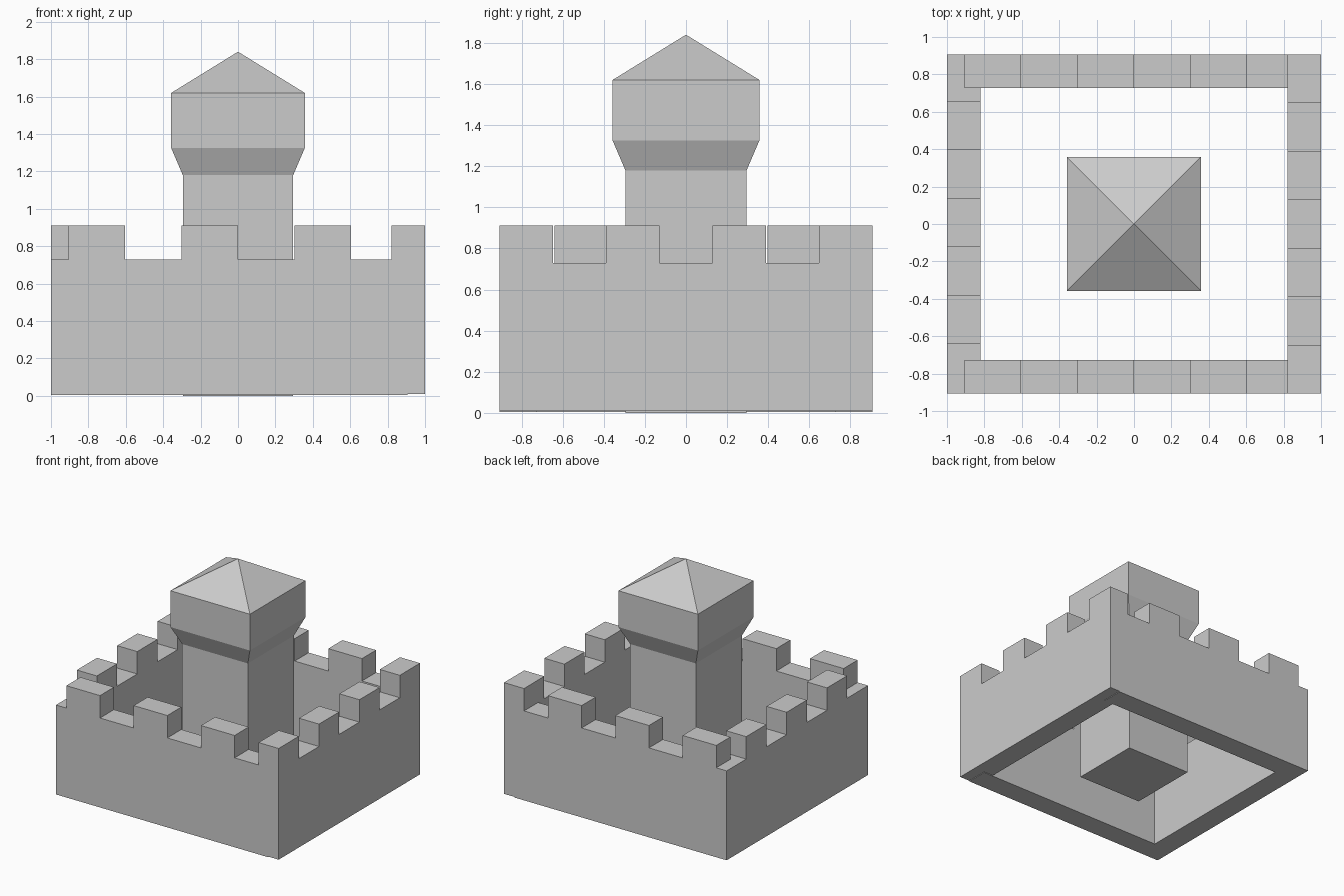
import bpy, bmesh

if "Cube" in bpy.data.objects:
    bpy.data.objects.remove(bpy.data.objects["Cube"])

HALF_Y, HALF_X, THICK = 0.907, 1.0, 0.18
LOW, HIGH = 0.73, 0.912


def finish(name, bm):
    bmesh.ops.recalc_face_normals(bm, faces=bm.faces)
    mesh = bpy.data.meshes.new(name)
    bm.to_mesh(mesh)
    bm.free()
    obj = bpy.data.objects.new(name, mesh)
    bpy.context.collection.objects.link(obj)
    return obj


def wall(name, axis, offset, count, first_high, base, shift=0.0):
    """Crenellated profile along one axis, extruded to the wall thickness."""
    step = 2 * HALF_Y / count
    pts = [(-HALF_Y, base)]
    for i in range(count):
        z = HIGH if (i % 2 == 0) == first_high else LOW
        a = -HALF_Y + i * step + (shift if i > 0 else 0)
        b = -HALF_Y + (i + 1) * step + (shift if i < count - 1 else 0)
        pts += [(a, z), (b, z)]
    pts.append((HALF_Y, base))
    bm = bmesh.new()
    if axis == 'X':
        verts = [bm.verts.new((t, offset, z)) for t, z in pts]
        push = (0, THICK, 0)
    else:
        verts = [bm.verts.new((offset, t, z)) for t, z in pts]
        push = (THICK, 0, 0)
    face = bm.faces.new(verts)
    res = bmesh.ops.extrude_face_region(bm, geom=[face], use_keep_orig=True)
    moved = [v for v in res["geom"] if isinstance(v, bmesh.types.BMVert)]
    bmesh.ops.translate(bm, verts=moved, vec=push)
    return finish(name, bm)


# Curtain walls: front/back have six steps, the sides seven
wall("front_wall", 'X', -HALF_Y, 6, True, 0.004)
wall("back_wall", 'X', HALF_Y - THICK, 6, True, 0.004)
wall("left_wall", 'Y', -HALF_X, 7, False, 0.004, 0.008)
wall("right_wall", 'Y', HALF_X - THICK, 7, True, 0.009)

# Central keep: square rings with a flared head and pyramid roof
bm = bmesh.new()
rings = []
for r, z in [(0.295, 0), (0.295, 1.18), (0.357, 1.325), (0.357, 1.62)]:
    rings.append([bm.verts.new((sx * r, sy * r, z))
                  for sx, sy in [(-1, -1), (1, -1), (1, 1), (-1, 1)]])
apex = bm.verts.new((0, 0, 1.84))
bm.faces.new(rings[0])
for i in range(4):
    j = (i + 1) % 4
    for lo, hi in zip(rings, rings[1:]):
        bm.faces.new((lo[i], lo[j], hi[j], hi[i]))
    bm.faces.new((rings[-1][i], rings[-1][j], apex))
finish("central_tower", bm)
